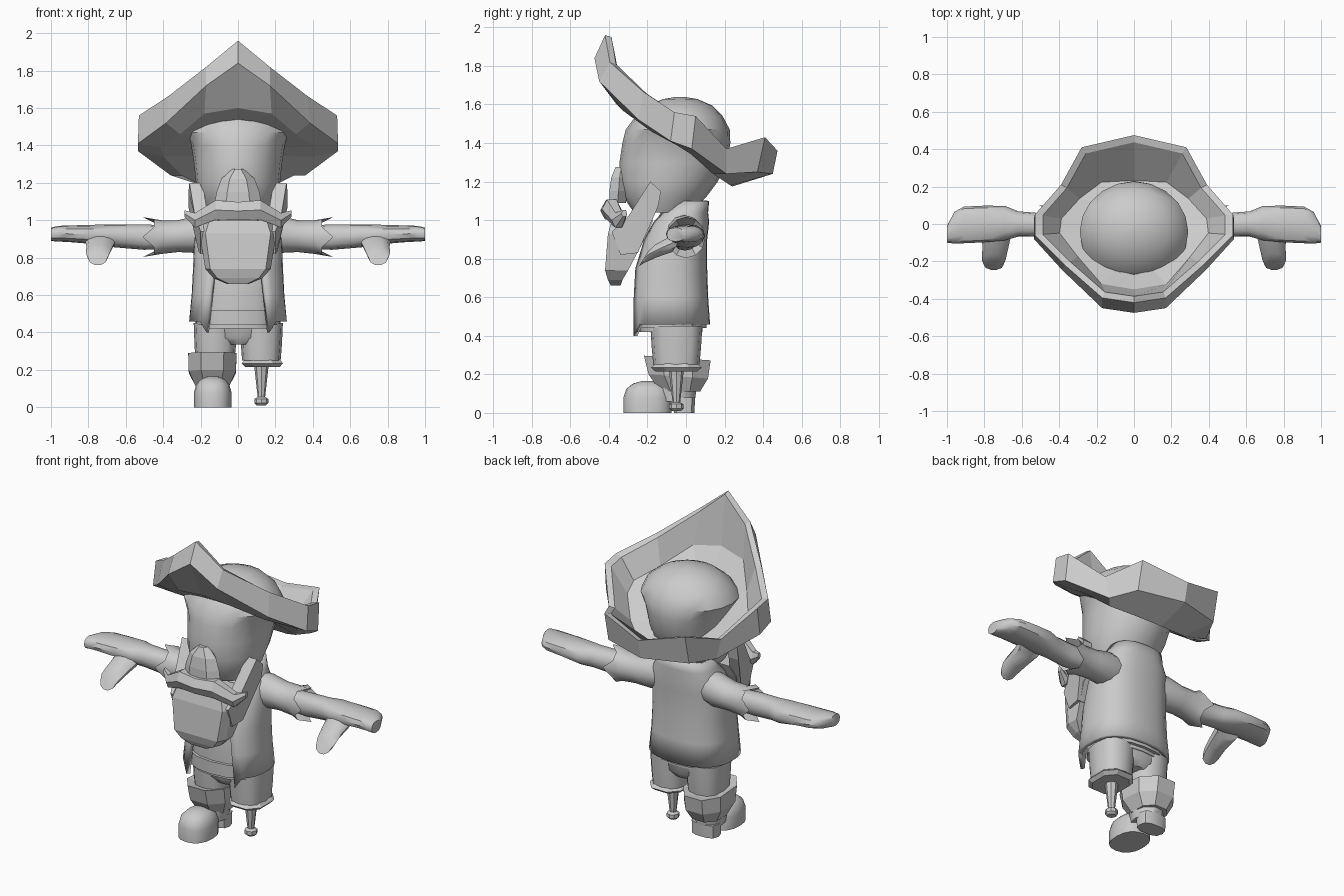
import bpy, bmesh, math
from mathutils import Vector


def ring(c, a, b, n=12, axis='z', p=1.0, a0=0.0, span=360.0):
    """Superellipse ring around c; a0/span in degrees, open if span < 360."""
    pts = []
    steps = n if span >= 360 else n - 1
    for i in range(n):
        t = math.radians(a0 + span * i / steps)
        u, v = math.cos(t), math.sin(t)
        u = math.copysign(abs(u) ** p, u) * a
        v = math.copysign(abs(v) ** p, v) * b
        off = {'z': (u, v, 0), 'x': (0, u, v)}[axis]
        pts.append(Vector(c) + Vector(off))
    return pts


def loft(name, rings, closed=True, caps=True, smooth=True, loop=False, angle=40):
    """Skin a list of equal-length rings."""
    bm = bmesh.new()
    vs = [[bm.verts.new(p) for p in r] for r in rings]
    n = len(vs[0])
    pairs = list(zip(vs, vs[1:])) + ([(vs[-1], vs[0])] if loop else [])
    for r, q in pairs:
        for i in range(n if closed else n - 1):
            j = (i + 1) % n
            bm.faces.new((r[i], r[j], q[j], q[i]))
    if caps and closed and not loop:
        bm.faces.new(vs[0])
        bm.faces.new(vs[-1])
    bmesh.ops.recalc_face_normals(bm, faces=bm.faces)
    me = bpy.data.meshes.new(name)
    bm.to_mesh(me)
    bm.free()
    ob = bpy.data.objects.new(name, me)
    bpy.context.collection.objects.link(ob)
    if smooth:
        bpy.ops.object.select_all(action='DESELECT')
        ob.select_set(True)
        bpy.context.view_layer.objects.active = ob
        bpy.ops.object.shade_smooth_by_angle(angle=math.radians(angle))
    return ob


def stack(name, rows, x=0.0, n=12, p=1.0, a0=0.0, **kw):
    """Loft upward from rows of (z, centre y, rx, ry)."""
    return loft(name, [ring((x, cy, z), rx, ry, n, 'z', p, a0) for z, cy, rx, ry in rows], **kw)


# Head: narrow jaw, wide dome
stack("head", [(1.04, -.12, .16, .15), (1.12, -.11, .205, .215), (1.2, -.09, .225, .255),
               (1.3, -.065, .235, .28), (1.4, -.05, .25, .28), (1.47, -.043, .29, .27),
               (1.54, -.035, .255, .225), (1.595, -.03, .18, .165), (1.628, -.03, .1, .09),
               (1.64, -.03, .02, .02)], n=20)

# Hat: faceted brim, half stations from front to back
top = [(0, -.42, 1.96), (.17, -.395, 1.82), (.37, -.22, 1.665), (.53, -.06, 1.56),
       (.53, .05, 1.54), (.39, .21, 1.37), (.28, .41, 1.43), (0, .475, 1.36)]
low = [(0, -.475, 1.84), (.17, -.45, 1.72), (.385, -.245, 1.52), (.535, -.08, 1.41),
       (.535, .03, 1.37), (.36, .21, 1.24), (.28, .37, 1.25), (0, .45, 1.24)]
floor = [(0, -.36, 1.6), (.18, -.33, 1.57), (.31, -.18, 1.46), (.41, -.05, 1.39),
         (.4, .03, 1.34), (.3, .14, 1.24), (.18, .23, 1.18), (0, .24, 1.175)]


def both(half):
    return [Vector(p) for p in half] + [Vector((-x, y, z)) for x, y, z in half[-2:0:-1]]


inner = [(x * .92, y * .92, z - .01) for x, y, z in top]
floor_up = [(x * .97, y * .97, z + .04) for x, y, z in floor]
core = [(x * .55, y * .75, 1.36 - y * .5) for x, y, z in floor]
loft("hat_brim", [both(h) for h in (core, floor, low, top, inner, floor_up)],
     loop=True, smooth=False)

# Nose, moustache and beard
stack("nose", [(1.09, -.355, .125, .05), (1.15, -.35, .115, .055), (1.22, -.345, .09, .05),
               (1.275, -.335, .03, .035)], n=6, smooth=False)
tache = [(.285, -.32, 1.035, .015, .02), (.23, -.35, 1.0, .035, .045), (.12, -.385, 1.055, .05, .06)]
tache = tache + [(0, -.395, 1.05, .05, .055)] + [(-r[0],) + r[1:] for r in tache[::-1]]
loft("moustache", [ring((x, y, z), a, b, 6, 'x') for x, y, z, a, b in tache], smooth=False)


def beard_ring(z, w, front, back):
    return [Vector(q) for q in ((-w, back, z), (-w, front + .05, z), (-w * .85, front, z),
                                (w * .85, front, z), (w, front + .05, z), (w, back, z))]


loft("beard", [beard_ring(*r) for r in ((1.0, .18, -.385, -.17), (.93, .205, -.405, -.2),
                                        (.74, .175, -.42, -.3), (.69, .13, -.405, -.33),
                                        (.66, .06, -.39, -.35))], smooth=False)
burn = [(-.185, 1.2, .26), (-.13, 1.15, .265), (-.145, 1.07, .265), (-.25, .83, .21),
        (-.34, .82, .2), (-.385, .94, .2), (-.3, 1.02, .23)]
for s, side in ((1, "left"), (-1, "right")):
    loft("sideburn_" + side, [[Vector((s * (w - d), y, z)) for y, z, w in burn]
                              for d in (0, .07)], smooth=False)

# Coat: open-fronted shell, front corners hang lower
coat_rows = [(.46, -.09, .262, .215, 35), (.6, -.09, .248, .205, 31), (.75, -.085, .24, .195, 27),
             (.9, -.06, .235, .17, 25), (.99, -.03, .215, .15, 25), (1.04, -.01, .185, .125, 30),
             (1.1, .005, .165, .115, 40)]
coat_rings = [ring((0, cy, z), rx, ry, 25, 'z', .8, -90 + o, 360 - 2 * o)
              for z, cy, rx, ry, o in coat_rows]
for i in (0, -1):
    coat_rings[0][i].z -= .06
    coat_rings[-1][i].z -= .05
coat = loft("coat", coat_rings, closed=False)
shell = coat.modifiers.new("thickness", 'SOLIDIFY')
shell.thickness = .025
shell.offset = -1

# Shirt and belt
stack("shirt", [(.42, -.08, .21, .165), (.6, -.08, .215, .175), (.8, -.075, .21, .165),
                (.95, -.05, .19, .13), (1.06, -.03, .13, .09)], n=16, p=.8)
stack("belt", [(.44, -.08, .222, .185), (.52, -.08, .225, .188)], n=16, p=.8)

# Arms, mirrored: sleeve with ragged cuff, arm, mitten hand and thumb
for s, side in ((1, "left"), (-1, "right")):
    sleeve = [ring((s * x, y, z), a, b, 12, 'x') for x, y, z, a, b in
              ((.12, -.02, .93, .095, .1), (.22, -.005, .925, .095, .1),
               (.32, 0, .915, .088, .085), (.41, 0, .91, .088, .09), (.48, 0, .91, .1, .107))]
    for i, v in enumerate(sleeve[-1]):
        v.x += s * (.03 if i % 3 == 0 else -.03)
    inside = ring((s * .4, 0, .91), .06, .06, 12, 'x')
    loft("sleeve_" + side, sleeve + [inside])
    loft("arm_" + side, [ring((s * x, y, z), a, b, 12, 'x', .85) for x, y, z, a, b in
         ((.35, 0, .91, .06, .06), (.5, -.005, .91, .063, .068), (.62, 0, .915, .068, .063),
          (.69, .005, .918, .092, .06), (.8, 0, .925, .098, .05), (.91, -.005, .928, .098, .044),
          (.96, -.02, .928, .085, .042), (1.0, -.055, .925, .045, .036))])
    thumb = [(.735, -.03, .9, .085), (.74, -.12, .86, .07), (.75, -.19, .825, .064),
             (.75, -.22, .8, .052)]
    loft("thumb_" + side, [[Vector((s * (x + r * math.cos(t)), y + .5 * r * math.sin(t),
                                    z + .8 * r * math.sin(t)))
                            for t in (math.tau * k / 10 for k in range(10))]
                           for x, y, z, r in thumb])

# Breeches
stack("hips", [(.335, -.05, .09, .1), (.37, -.05, .2, .125), (.48, -.05, .235, .135)], n=12, p=.7)
stack("breeches_right", [(.22, -.05, .1, .11), (.32, -.05, .11, .125), (.45, -.05, .115, .135)],
      x=-.122, n=12, p=.75)
stack("breeches_left", [(.25, -.05, .103, .12), (.34, -.05, .11, .128), (.45, -.05, .115, .135)],
      x=.125, n=12, p=.75)
stack("breeches_cuff", [(.215, -.05, .098, .115), (.235, -.05, .118, .14), (.255, -.05, .1, .115)],
      x=.13, n=8, a0=22.5, p=.8, smooth=False)

# Peg leg
stack("peg_leg", [(.01, -.05, .024, .024), (.022, -.05, .037, .037), (.045, -.05, .037, .037),
                  (.055, -.05, .02, .02), (.19, -.05, .035, .035), (.23, -.05, .04, .04)],
      x=.125, n=8, smooth=False)

# Boot: folded cuff, shaft, toe and heel
cuff = [ring((-.137, cy, z), rx, ry, 8, 'z', .85, 22.5) for z, cy, rx, ry in
        ((.11, -.03, .095, .11), (.19, -.04, .135, .165), (.285, -.045, .138, .185),
         (.275, -.045, .1, .13))]
for r in cuff[1:]:
    for v in r:
        v.z -= .07 * (v.y + .05)
loft("boot_cuff", cuff, smooth=False)
stack("boot_shaft", [(.06, -.05, .085, .1), (.12, -.05, .09, .11), (.2, -.04, .1, .1)], x=-.135, n=10)
stack("boot_toe", [(0, -.2, .1, .125), (.08, -.2, .1, .125), (.125, -.2, .088, .11),
                   (.152, -.2, .06, .075), (.165, -.2, .025, .03)], x=-.135, n=16, p=.85)
stack("boot_heel", [(0, -.01, .085, .055), (.08, -.01, .085, .06)], x=-.135, n=10, p=.7)
